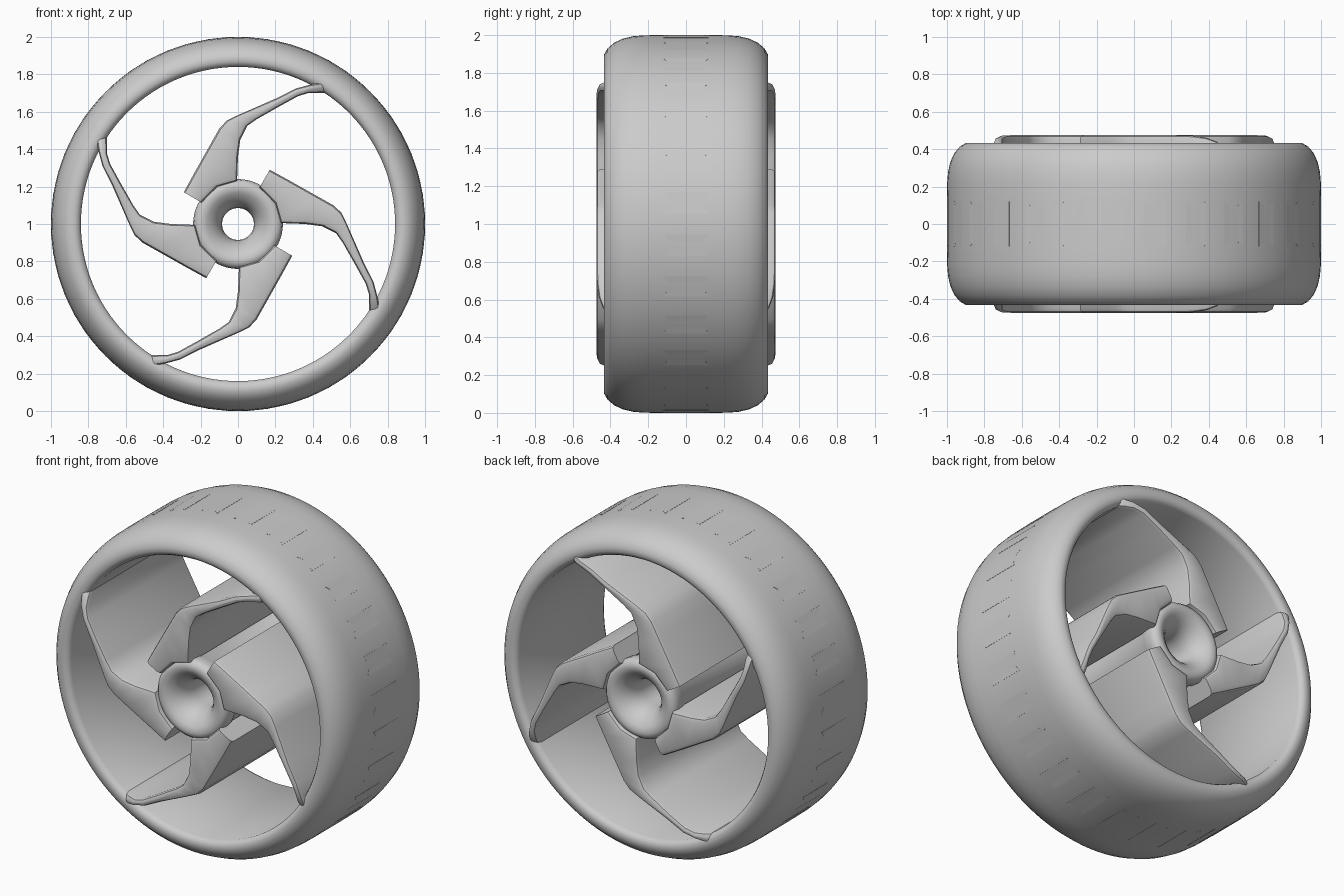
import bpy, bmesh, math
from mathutils import Vector

cube = bpy.data.objects.get("Cube")
if cube:
    bpy.data.objects.remove(cube, do_unlink=True)

grey = bpy.data.materials.new("plain grey")
grey.use_nodes = True
COLOUR = (0.6, 0.6, 0.6, 1)
grey.diffuse_color = COLOUR
grey.node_tree.nodes["Principled BSDF"].inputs["Base Color"].default_value = COLOUR


def finish(name, bm, angle=35):
    """Turn a bmesh built around the axle into a smooth-shaded object."""
    bmesh.ops.recalc_face_normals(bm, faces=bm.faces)
    for f in bm.faces:
        f.smooth = True
    mesh = bpy.data.meshes.new(name)
    bm.to_mesh(mesh)
    bm.free()
    mesh.set_sharp_from_angle(angle=math.radians(angle))
    mesh.materials.append(grey)
    obj = bpy.data.objects.new(name, mesh)
    obj.location.z = 1
    bpy.context.collection.objects.link(obj)
    return obj


def loft(bm, loops, closed):
    """Skin closed loops of points; join the last to the first or cap the ends."""
    rings = [[bm.verts.new(p) for p in loop] for loop in loops]
    n = len(rings[0])
    pairs = list(zip(rings, rings[1:]))
    if closed:
        pairs.append((rings[-1], rings[0]))
    else:
        bm.faces.new(rings[0])
        bm.faces.new(rings[-1])
    for a, b in pairs:
        for i in range(n):
            j = (i + 1) % n
            bm.faces.new((a[i], a[j], b[j], b[i]))


def revolve(name, half, segments):
    """Spin a (radius, depth) half profile, mirrored in depth, about the axle."""
    profile = half + [(r, -y) for r, y in reversed(half)]
    loops = []
    for k in range(segments):
        a = math.tau * k / segments
        loops.append([(r * math.cos(a), y, r * math.sin(a)) for r, y in profile])
    bm = bmesh.new()
    loft(bm, loops, True)
    return finish(name, bm, 40)


# Tyre with rounded shoulders and a straight inner wall
revolve("tyre", [(1.0, 0.12), (0.999, 0.22), (0.994, 0.28), (0.981, 0.335),
                 (0.96, 0.38), (0.93, 0.415), (0.897, 0.434), (0.87, 0.434),
                 (0.852, 0.425), (0.84, 0.405)], 112)

# Hub with a funnel on both faces and a through hole
revolve("hub", [(0.085, 0.3), (0.09, 0.345), (0.105, 0.385), (0.13, 0.42),
                (0.165, 0.448), (0.195, 0.459), (0.22, 0.452), (0.235, 0.435),
                (0.24, 0.41), (0.235, 0.36), (0.22, 0.32)], 64)

# Spoke stations: convex edge point, hollow edge point, half depth
STATIONS = [
    ((-0.29, 0.17), (-0.195, 0.115), 0.475),
    ((-0.235, 0.27), (-0.11, 0.2), 0.475),
    ((-0.19, 0.35), (-0.005, 0.23), 0.475),
    ((-0.145, 0.43), (0.0, 0.36), 0.475),
    ((-0.1, 0.51), (0.012, 0.45), 0.475),
    ((-0.06, 0.553), (0.05, 0.525), 0.475),
    ((0.0, 0.582), (0.1, 0.56), 0.475),
    ((0.2, 0.67), (0.22, 0.628), 0.475),
    ((0.31, 0.725), (0.32, 0.683), 0.472),
    ((0.39, 0.746), (0.375, 0.7), 0.462),
    ((0.45, 0.757), (0.435, 0.7), 0.44),
    ((0.49, 0.775), (0.49, 0.7), 0.4),
]


def section(outer, inner, depth):
    """Rounded rectangle across the spoke, running front to back."""
    a, b = Vector(outer), Vector(inner)
    width = (b - a).length
    e = min(0.025, width * 0.45)
    corner = [(0, e), (0.3 * e, 0.3 * e), (e, 0)]
    path = [(s, depth - d) for s, d in corner]
    path += [(width - s, depth - d) for s, d in reversed(corner)]
    path += [(s, -y) for s, y in reversed(path)]
    points = []
    for s, y in path:
        p = a.lerp(b, s / width)
        points.append((p.x, y, p.y))
    return points


# Four swept spokes, one per quarter turn
for k, label in enumerate(("top", "right", "bottom", "left")):
    bm = bmesh.new()
    loft(bm, [section(*s) for s in STATIONS], False)
    finish(label + "_spoke", bm).rotation_euler.y = k * math.pi / 2

# Waisted tread blocks, nearly flush with the tyre
BLOCKS = 28
OUTLINE = [(-0.056, -0.12), (-0.03, -0.1), (0.03, -0.1), (0.056, -0.12),
           (0.056, 0.12), (0.03, 0.1), (-0.03, 0.1), (-0.056, 0.12)]
bm = bmesh.new()
for k in range(BLOCKS):
    a = math.tau * (k + 0.5) / BLOCKS
    out = Vector((math.cos(a), 0, math.sin(a)))
    along = Vector((-math.sin(a), 0, math.cos(a)))
    loft(bm, [[out * r + along * t + Vector((0, y, 0)) for t, y in OUTLINE]
              for r in (0.992, 0.9995)], False)
finish("tread_blocks", bm, 30)
